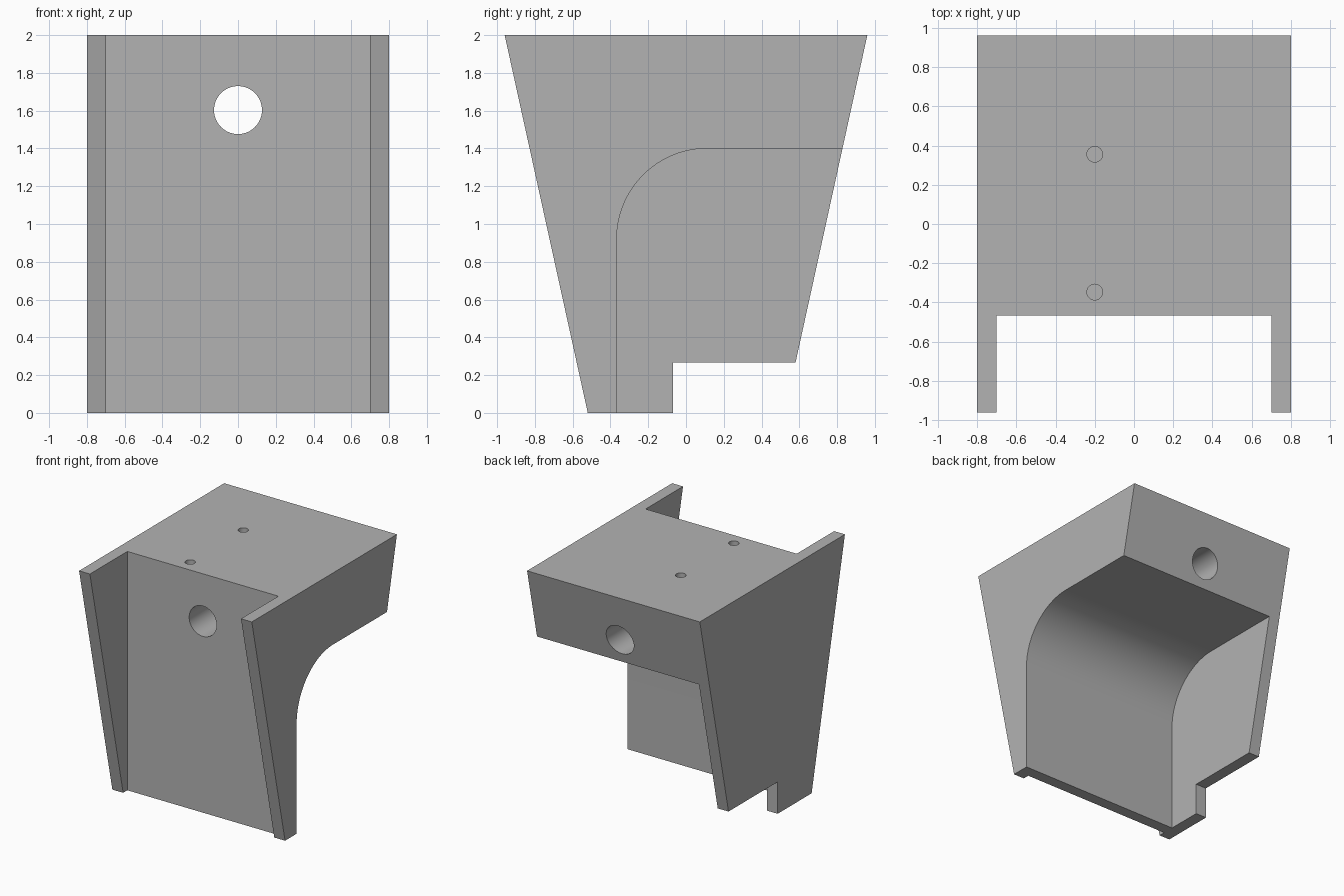
import bpy
import bmesh
import math
from mathutils import Matrix, Vector

default_cube = bpy.data.objects.get("Cube")
if default_cube:
    bpy.data.objects.remove(default_cube, do_unlink=True)

grey = bpy.data.materials.new("plain_grey")
grey.use_nodes = True
colour = (0.45, 0.45, 0.45, 1)
grey.diffuse_color = colour
grey.node_tree.nodes["Principled BSDF"].inputs["Base Color"].default_value = colour


def link(name, bm):
    bmesh.ops.recalc_face_normals(bm, faces=bm.faces)
    mesh = bpy.data.meshes.new(name)
    bm.to_mesh(mesh)
    bm.free()
    mesh.materials.append(grey)
    obj = bpy.data.objects.new(name, mesh)
    bpy.context.collection.objects.link(obj)
    return obj


def prism(name, profile, x0, x1):
    """Extrude a (y, z) profile along x."""
    bm = bmesh.new()
    face = bm.faces.new([bm.verts.new((x0, y, z)) for y, z in profile])
    new = bmesh.ops.extrude_face_region(bm, geom=[face])["geom"]
    verts = [v for v in new if isinstance(v, bmesh.types.BMVert)]
    bmesh.ops.translate(bm, verts=verts, vec=Vector((x1 - x0, 0, 0)))
    return link(name, bm)


def drill(name, centre, radius, depth, rotation, sides):
    bm = bmesh.new()
    bmesh.ops.create_cone(bm, cap_ends=True, segments=sides, radius1=radius,
                          radius2=radius, depth=depth,
                          matrix=Matrix.Translation(centre) @ rotation)
    return link(name, bm)


def cut(target, cutter):
    cutter.hide_render = True
    mod = target.modifiers.new(cutter.name, 'BOOLEAN')
    mod.operation = 'DIFFERENCE'
    mod.solver = 'EXACT'
    mod.object = cutter
    bpy.context.view_layer.objects.active = target
    bpy.ops.object.modifier_apply(modifier=mod.name)
    bpy.data.objects.remove(cutter, do_unlink=True)


# Tapered block with the notched foot
bracket = prism("bracket", [(-0.52, 0), (-0.07, 0), (-0.07, 0.267),
                            (0.58, 0.267), (0.96, 2), (-0.96, 2)], -0.8, 0.8)

# Rounded hollow at the back, open on one side
web_back, ceiling, r = -0.367, 1.4, 0.48
arc = [(web_back + r - r * math.cos(a), ceiling - r + r * math.sin(a))
       for a in (math.radians(90) * i / 24 for i in range(25))]
hollow = [(web_back, -1)] + arc + [(2, ceiling), (2, -1)]
cut(bracket, prism("back_hollow", hollow, -0.7, 1))

# Front channel between the two side flanges
channel = [(-2, -1), (-0.465, -1), (-0.465, 3), (-2, 3)]
cut(bracket, prism("front_channel", channel, -0.7, 0.7))

# Through hole and two blind screw holes
cut(bracket, drill("through_hole", (0, 0, 1.603), 0.127, 4,
                   Matrix.Rotation(math.radians(90), 4, 'X'), 64))
for y in (-0.347, 0.355):
    cut(bracket, drill("screw_hole", (-0.2, y, 2), 0.04, 0.6, Matrix(), 32))

# Smooth the curve and holes, keep the corners sharp
bpy.ops.object.select_all(action='DESELECT')
bracket.select_set(True)
bpy.context.view_layer.objects.active = bracket
bpy.ops.object.shade_smooth_by_angle(angle=math.radians(30))
